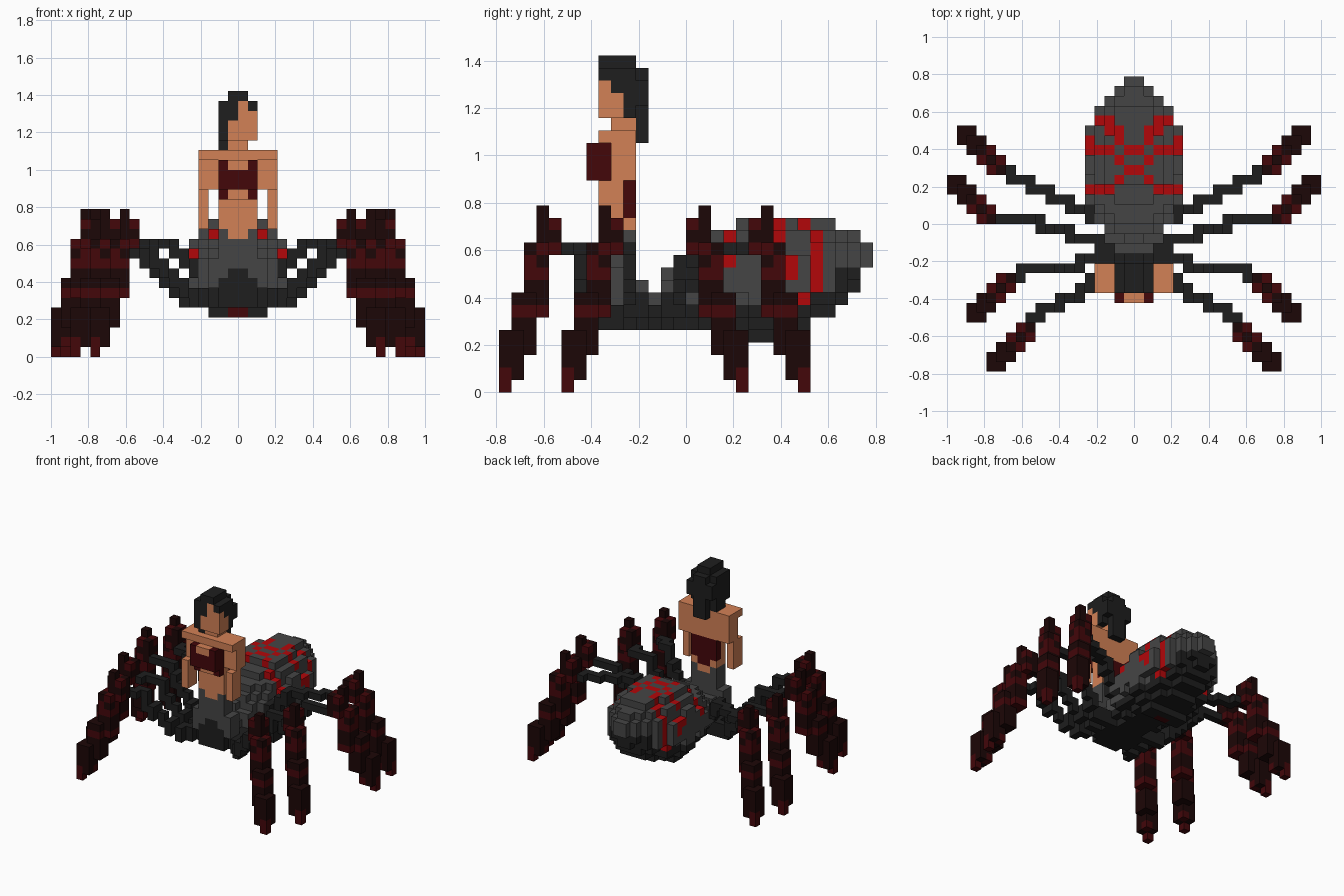
import bpy, bmesh
from itertools import product

if "Cube" in bpy.data.objects:
    bpy.data.objects.remove(bpy.data.objects["Cube"])

V = 2 / 38  # edge of one block

COLOURS = {
    "grey": (.06, .06, .06), "charcoal": (.013, .013, .013),
    "red": (.45, .002, .003), "maroon": (.056, .002, .003),
    "dark_brown": (.012, .002, .002), "skin": (.65, .22, .093),
}
NAMES = list(COLOURS)
MATS = []
for name, rgb in COLOURS.items():
    m = bpy.data.materials.new(name)
    m.use_nodes = True
    m.diffuse_color = (*rgb, 1)
    m.node_tree.nodes["Principled BSDF"].inputs["Base Color"].default_value = (*rgb, 1)
    MATS.append(m)


def build(name, cells):
    """Turn a dict of block -> colour into a mesh of its exposed faces."""
    bm = bmesh.new()
    verts = {}
    for cell, colour in cells.items():
        for axis, side in product(range(3), (0, 1)):
            near = list(cell)
            near[axis] += 2 * side - 1
            if tuple(near) in cells:
                continue
            ring = []
            for a, b in ((0, 0), (1, 0), (1, 1), (0, 1)):
                p = list(cell)
                p[axis] += side
                p[(axis + 1) % 3] += a
                p[(axis + 2) % 3] += b
                p = tuple(p)
                if p not in verts:
                    verts[p] = bm.verts.new([c * V for c in p])
                ring.append(verts[p])
            f = bm.faces.new(ring if side else ring[::-1])
            f.material_index = NAMES.index(colour)
    me = bpy.data.meshes.new(name)
    bm.to_mesh(me)
    bm.free()
    for m in MATS:
        me.materials.append(m)
    ob = bpy.data.objects.new(name, me)
    bpy.context.collection.objects.link(ob)


def fill(cells, xs, ys, zs, colour):
    """Fill a box of blocks; ranges include both ends."""
    for c in product(*(range(a, b + 1) for a, b in (xs, ys, zs))):
        cells[c] = colour


def both(cells, xs, ys, zs, colour):
    """Fill a box and its mirror image."""
    fill(cells, xs, ys, zs, colour)
    fill(cells, (-1 - xs[1], -1 - xs[0]), ys, zs, colour)


def build_pair(name, cells):
    build("left_" + name, cells)
    build("right_" + name, {(-1 - i, j, k): v for (i, j, k), v in cells.items()})


# Abdomen: half width, lowest and highest block for each slice, back to front
SLICES = [(1.2, 10, 11), (2.2, 8, 12), (3, 7, 12), (4, 6, 13), (4, 6, 13), (4.6, 5, 13),
          (4.8, 5, 13), (4.8, 5, 13), (5, 4, 13), (5, 4, 13), (4.8, 5, 13), (4.8, 5, 12),
          (4.5, 5, 12), (4.5, 5, 11), (4, 5, 11), (3, 5, 10)]
# Red web marking: slice -> blocks out from the centre line
WEB = {10: (2, 3), 9: (1, 2), 8: (1, 4), 7: (0, 2, 3, 4), 6: (1,), 5: (0,),
       4: (1,), 3: (2, 3, 4)}


def inside(half, low, high, c, k):
    d = (k + .5 - (low + high + 1) / 2) / ((high - low + 1) / 2)
    return low <= k <= high and ((c + .5) / half) ** 2 + d * d < 1.065


abdomen = {}
for n, (half, low, high) in enumerate(SLICES):
    j = 14 - n
    dark_below = 10 if j >= 12 else 8 if j >= 8 else 7
    for k, c in product(range(low, high + 1), range(5)):
        if not inside(half, low, high, c, k):
            continue
        top = not inside(half, low, high, c, k + 1)
        colour = "charcoal" if k < dark_below else "grey"
        if c in WEB.get(j, ()) and top:
            colour = "red"
        if (j == 10 and c > 1 and 8 <= k < 13) or (j == 9 and c > 2 and k == 7) \
                or (j == 8 and c == 4 and k == 9):
            colour = "red"
        if j == 5 and ((k == 4 and c == 0) or (k == 6 and c == 3)):
            colour = "maroon"
        for i in (c, -1 - c):
            abdomen[i, j, k] = colour
build("abdomen", abdomen)

# Thorax: waist dip between the abdomen and the upright body
thorax = {}
both(thorax, (0, 2), (-5, -2), (5, 6), "charcoal")
both(thorax, (0, 1), (-6, -6), (5, 7), "charcoal")
both(thorax, (3, 3), (-5, -2), (6, 6), "charcoal")
both(thorax, (0, 2), (-2, -2), (7, 8), "grey")
both(thorax, (0, 0), (-2, -2), (9, 9), "grey")
both(thorax, (0, 1), (-3, -3), (7, 7), "grey")
both(thorax, (0, 1), (-4, -4), (7, 8), "grey")
both(thorax, (0, 1), (-6, -5), (8, 11), "grey")
both(thorax, (2, 2), (-6, -5), (7, 9), "grey")
both(thorax, (0, 0), (-6, -6), (8, 8), "charcoal")
build("thorax", thorax)

# Upright torso with top and laced back
torso = {}
both(torso, (0, 1), (-6, -5), (12, 15), "skin")
both(torso, (0, 1), (-7, -5), (16, 20), "skin")
both(torso, (1, 1), (-6, -5), (12, 12), "grey")
both(torso, (0, 1), (-5, -5), (14, 16), "maroon")
both(torso, (0, 0), (-5, -5), (13, 13), "maroon")
both(torso, (1, 1), (-7, -7), (16, 19), "maroon")
both(torso, (0, 1), (-8, -7), (17, 18), "maroon")
both(torso, (1, 1), (-8, -8), (19, 19), "maroon")
both(torso, (0, 0), (-8, -8), (19, 19), "skin")
build("torso", torso)

# Arms: shoulder, upper arm, forearm set forward
arm = {}
fill(arm, (2, 3), (-7, -5), (20, 20), "skin")
fill(arm, (2, 3), (-6, -5), (17, 19), "skin")
fill(arm, (3, 3), (-7, -6), (13, 16), "skin")
build_pair("arm", arm)

# Head with side-swept hair
head = {}
fill(head, (-1, 0), (-6, -5), (21, 21), "skin")
fill(head, (-1, 1), (-7, -6), (22, 23), "skin")
fill(head, (0, 1), (-7, -7), (24, 24), "skin")
fill(head, (0, 0), (-7, -7), (25, 25), "skin")
build("head", head)
hair = {}
fill(hair, (-1, 0), (-7, -5), (26, 26), "charcoal")
fill(hair, (-2, 1), (-7, -5), (25, 25), "charcoal")
fill(hair, (-2, 1), (-6, -5), (24, 24), "charcoal")
fill(hair, (-2, 1), (-5, -5), (22, 23), "charcoal")
fill(hair, (-2, -2), (-7, -5), (22, 24), "charcoal")
fill(hair, (-2, -2), (-6, -5), (21, 21), "charcoal")
fill(hair, (-1, -1), (-7, -7), (24, 24), "charcoal")
fill(hair, (-2, 1), (-4, -4), (23, 24), "charcoal")
fill(hair, (-1, 0), (-4, -4), (20, 25), "charcoal")
del hair[0, -7, 25]
build("hair", hair)

# Legs: knee position, direction in y, thigh rise and the block where it levels
# off, then the thigh's y as (from x, y) steps
LEGS = {
    "front": (11, -12, -1, 1, 8, [(3, -6), (4, -7), (5, -8), (7, -9), (9, -10), (10, -11)]),
    "front_middle": (13, -7, -1, 1, 8, [(3, -4), (5, -5), (11, -6)]),
    "rear_middle": (15, 1, 1, 0, 10, [(3, -2), (6, -1), (9, 0)]),
    "rear": (14, 6, 1, 4, 7, [(3, 0), (4, 1), (6, 2), (8, 3), (10, 4), (12, 5)]),
}
# Overlapping shin sections: offset from knee, bottom and top block
SHIN = [(-1, 11, 13), (0, 6, 11), (1, 3, 7), (2, 1, 4)]


def shin_colour(a, b, k):
    if k in (0, 6, 9) or (k in (11, 13) and a != b) or (k in (1, 10) and a == b):
        return "maroon"
    return "dark_brown"


for name, (x, y, s, rise, turn, steps) in LEGS.items():
    leg = {}
    # Thigh climbs outward in steps until it runs level to the knee
    for i in range(3, x):
        low = max(5, i + rise) if i <= turn else 11
        high = low + 1 if i < turn else 11
        now, before = ([q for p, q in steps if p <= max(e, 3)][-1] for e in (i, i - 1))
        for j in (now, before):
            fill(leg, (i, i), (j, j), (low, high), "charcoal")
    # Shin goes down and out on the diagonal
    for t, low, high in SHIN:
        for a, b, k in product((t, t + 1), (t, t + 1), range(low, high + 1)):
            leg[x + a, y + s * b, k] = shin_colour(a, b, k)
    # Knee: block above, thickened core below, pointed tip
    fill(leg, (x, x), (y, y), (12, 14), "dark_brown")
    leg[x + 3, y + 3 * s, 0] = "maroon"
    build_pair(name + "_leg", leg)
